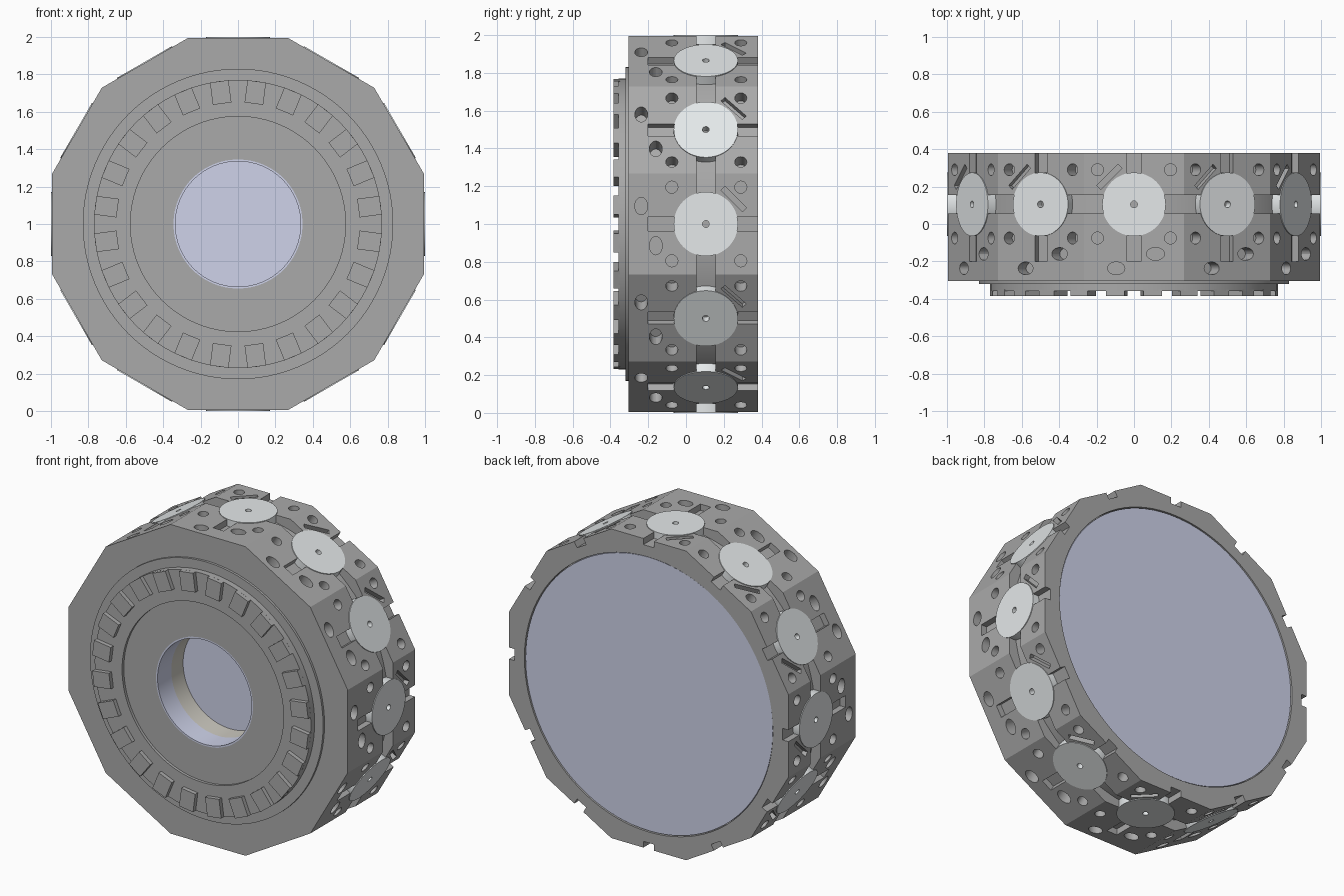
import bpy, bmesh, math
from mathutils import Matrix, Vector

if "Cube" in bpy.data.objects:
    bpy.data.objects.remove(bpy.data.objects["Cube"])

CENTRE = Matrix.Translation((0, 0, 1))
AXIS = CENTRE @ Matrix.Rotation(math.radians(-90), 4, 'X')   # local z -> world +y


def material(name, rgb):
    m = bpy.data.materials.new(name)
    m.diffuse_color = (*rgb, 1)
    m.use_nodes = True
    m.node_tree.nodes["Principled BSDF"].inputs["Base Color"].default_value = m.diffuse_color
    return m


STEEL = material("dark_steel", (0.4, 0.4, 0.4))
PALE = material("pale_steel", (0.78, 0.81, 0.82))
BLUE = material("blue_plate", (0.62, 0.65, 0.82))
BEIGE = material("beige_lining", (0.62, 0.6, 0.54))


def revolve(bm, profile, n, m, phase=0.0):
    """Closed (radius, height) profile turned about the local z axis."""
    rings = []
    for i in range(n):
        a = phase + 2 * math.pi * i / n
        rings.append([bm.verts.new(m @ Vector((r * math.cos(a), r * math.sin(a), h)))
                      for r, h in profile])
    k = len(profile)
    for i in range(n):
        p, q = rings[i], rings[(i + 1) % n]
        for j in range(k):
            bm.faces.new((p[j], p[(j + 1) % k], q[(j + 1) % k], q[j]))


def rect(r0, r1, h0, h1):
    return [(r0, h0), (r1, h0), (r1, h1), (r0, h1)]


def box(bm, m, centre, size, turn=0):
    bmesh.ops.create_cube(bm, size=1, matrix=m @ Matrix.Translation(centre)
                          @ Matrix.Rotation(turn, 4, 'Z') @ Matrix.Diagonal((*size, 1)))


def finish(bm, name, mat=None, smooth=True):
    bmesh.ops.remove_doubles(bm, verts=bm.verts, dist=1e-5)
    bmesh.ops.recalc_face_normals(bm, faces=bm.faces)
    me = bpy.data.meshes.new(name)
    bm.to_mesh(me)
    bm.free()
    ob = bpy.data.objects.new(name, me)
    bpy.context.collection.objects.link(ob)
    if mat:
        me.materials.append(mat)
    if smooth:
        shade(ob)
    return ob


def shade(ob):
    bpy.ops.object.select_all(action='DESELECT')
    ob.select_set(True)
    bpy.context.view_layer.objects.active = ob
    bpy.ops.object.shade_smooth_by_angle(angle=math.radians(25))


def turned(name, profile, mat, n=96):
    bm = bmesh.new()
    revolve(bm, profile, n, AXIS)
    return finish(bm, name, mat)


def face_frame(k):
    """Frame of side face k: x along the rim, y along the axle, z outward."""
    return CENTRE @ Matrix.Rotation(math.radians(30 * k), 4, 'Y')


def cut(target, bm, name):
    cutter = finish(bm, name, smooth=False)
    cutter.hide_render = True
    mod = target.modifiers.new(name, 'BOOLEAN')
    mod.operation, mod.solver, mod.object = 'DIFFERENCE', 'EXACT', cutter
    bpy.context.view_layer.objects.active = target
    bpy.ops.object.modifier_apply(modifier=name)
    bpy.data.objects.remove(cutter)


# Twelve-sided turret body
APOTHEM = 0.995
bm = bmesh.new()
revolve(bm, rect(0, APOTHEM / math.cos(math.pi / 12), -0.305, 0.38), 12, AXIS, math.pi / 12)
body = finish(bm, "turret_body", STEEL, smooth=False)

# Front bore and shallow back recess
bm = bmesh.new()
revolve(bm, rect(0, 0.345, -0.5, -0.07), 64, AXIS)
revolve(bm, rect(0, 0.885, 0.35, 0.5), 96, AXIS)
cut(body, bm, "bore_cutter")

# Round groove running about the rim
bm = bmesh.new()
revolve(bm, rect(0.96, 1.2, 0.055, 0.155), 96, AXIS)
cut(body, bm, "groove_cutter")

# Keyway along each face, and a slanted slot beside the pad
bm = bmesh.new()
for k in range(12):
    f = face_frame(k)
    box(bm, f, (0, 0.1, 1.005), (0.075, 0.6, 0.1))
    box(bm, f, (-0.132, 0.252, 1.0), (0.16, 0.03, 0.08), math.radians(45))
cut(body, bm, "slot_cutter")

# Bolt holes and oval coolant holes: x, y, half width, half height
HOLES = [(-0.195, 0.29, 0.032, 0.032), (0.195, 0.29, 0.032, 0.032),
         (-0.195, -0.075, 0.032, 0.032), (0.195, -0.075, 0.032, 0.032),
         (0.115, -0.16, 0.048, 0.034), (-0.095, -0.237, 0.046, 0.034)]
bm = bmesh.new()
for k in range(12):
    for x, y, rx, ry in HOLES:
        m = face_frame(k) @ Matrix.Translation((x, y, 1)) @ Matrix.Diagonal((rx, ry, 1, 1))
        revolve(bm, rect(0, 1, -0.09, 0.06), 20, m)
cut(body, bm, "hole_cutter")
shade(body)

# Pale round pad with a pin hole on every face
bm = bmesh.new()
for k in range(12):
    revolve(bm, rect(0.018, 0.17, 0.95, 1.0),
            48, face_frame(k) @ Matrix.Translation((0, 0.105, 0)))
finish(bm, "tool_pads", PALE)

# Stepped front coupling ring
turned("coupling_ring", [(0.345, -0.34), (0.575, -0.34), (0.575, -0.358), (0.77, -0.358),
                         (0.77, -0.32), (0.83, -0.32), (0.83, -0.29), (0.345, -0.29)], STEEL)

# Coupling teeth
bm = bmesh.new()
for i in range(24):
    a = math.radians(7.5 + 15 * i)
    box(bm, AXIS, (0.709 * math.cos(a), 0.709 * math.sin(a), -0.367), (0.12, 0.1, 0.036), a)
finish(bm, "coupling_teeth", STEEL, smooth=False)

# Bore linings, bore floor and back plate
turned("bore_lip", rect(0.335, 0.346, -0.34, -0.2), BLUE)
turned("bore_lining", rect(0.335, 0.346, -0.2, -0.08), BEIGE)
turned("bore_floor", rect(0, 0.345, -0.08, -0.06), BLUE)
turned("back_plate", rect(0, 0.88, 0.34, 0.374), BLUE)
